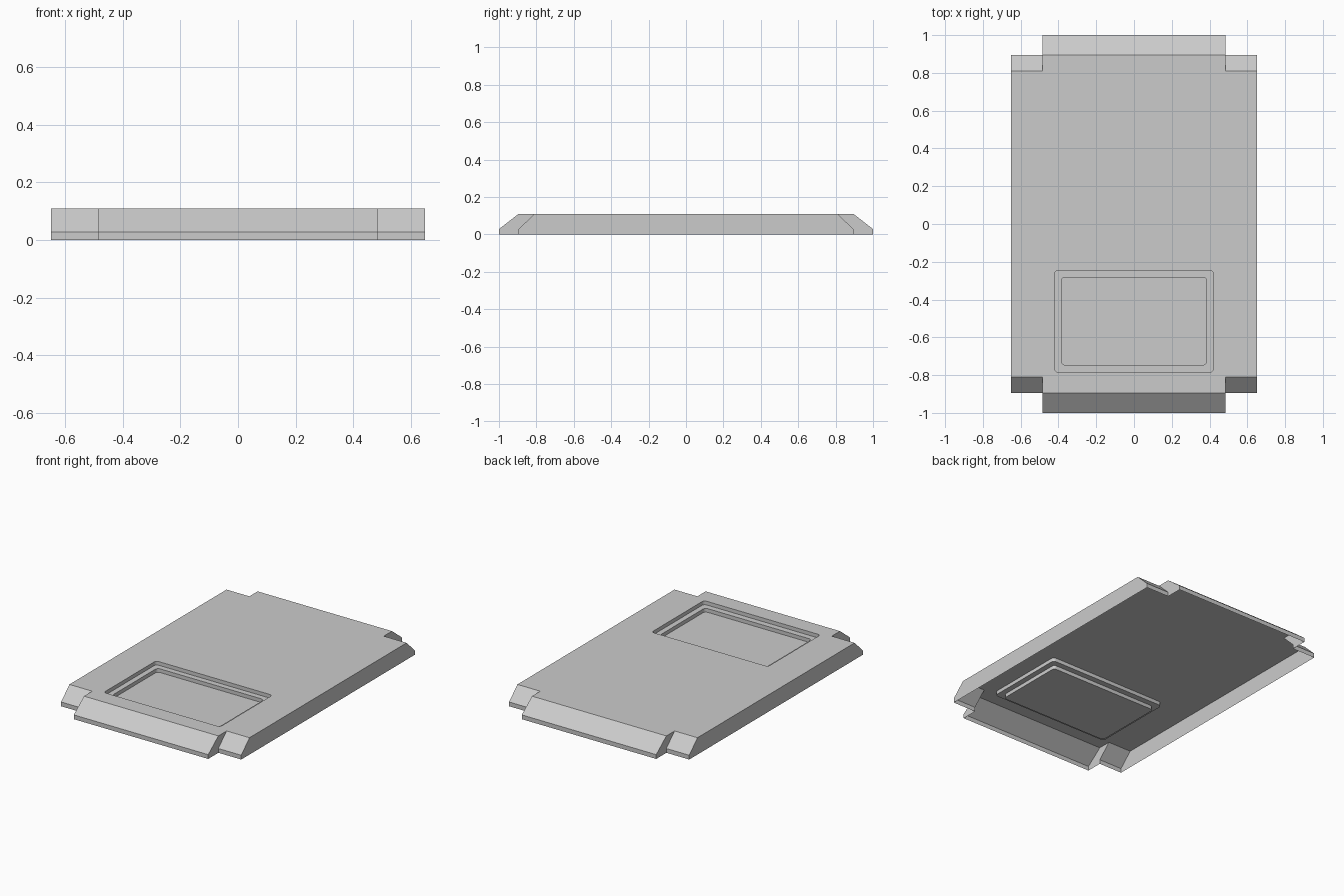
import bpy
import bmesh
import math

cube = bpy.data.objects.get("Cube")
if cube:
    bpy.data.objects.remove(cube, do_unlink=True)

HEIGHT, LIP, STEP = 0.11, 0.028, 0.024
HALF_WIDTH, TAB_WIDTH = 0.65, 0.485

grey = bpy.data.materials.new("plain_grey")
grey.use_nodes = True
colour = (0.6, 0.6, 0.6, 1)
grey.diffuse_color = colour
grey.node_tree.nodes["Principled BSDF"].inputs["Base Color"].default_value = colour

bm = bmesh.new()


def notched_ring(tab_y, side_y, z):
    """Counter-clockwise outline with a notch at each corner."""
    corner = [(HALF_WIDTH, side_y), (TAB_WIDTH, side_y), (TAB_WIDTH, tab_y)]
    back = corner + [(-x, y) for x, y in reversed(corner)]
    points = back + [(-x, -y) for x, y in back]
    return [bm.verts.new((x, y, z)) for x, y in points]


def rounded_ring(hx, hy, cy, radius, z, steps=5):
    """Counter-clockwise rounded rectangle."""
    ring = []
    for quarter, (sx, sy) in enumerate([(1, 1), (-1, 1), (-1, -1), (1, -1)]):
        for i in range(steps + 1):
            a = math.pi / 2 * (quarter + i / steps)
            ring.append(bm.verts.new((sx * (hx - radius) + radius * math.cos(a),
                                      cy + sy * (hy - radius) + radius * math.sin(a), z)))
    return ring


def skin(rings):
    for a, b in zip(rings, rings[1:]):
        for i in range(len(a)):
            j = (i + 1) % len(a)
            bm.faces.new((a[i], a[j], b[j], b[i]))


def ring_edges(ring):
    return [bm.edges.get((ring[i - 1], ring[i])) for i in range(len(ring))]


# Open-bottomed shell: upright lip, then sloped ends
shell = [notched_ring(1, 0.895, 0), notched_ring(1, 0.895, LIP),
         notched_ring(0.895, 0.81, HEIGHT)]
skin(shell)

# Two-step label recess
outer, inner = (0.42, 0.27, -0.515, 0.02), (0.385, 0.232, -0.514, 0.02)
recess = [rounded_ring(*outer, HEIGHT), rounded_ring(*outer, HEIGHT - STEP),
          rounded_ring(*inner, HEIGHT - STEP), rounded_ring(*inner, HEIGHT - 2 * STEP)]
skin(recess)
bm.faces.new(recess[-1])

# Top plate around the recess
fill = bmesh.ops.triangle_fill(bm, use_beauty=True, use_dissolve=False,
                               edges=ring_edges(shell[-1]) + ring_edges(recess[0]))
for face in fill["geom"]:
    if isinstance(face, bmesh.types.BMFace):
        face.normal_update()
        if face.normal.z < 0:
            face.normal_flip()

mesh = bpy.data.meshes.new("cartridge_shell")
bm.to_mesh(mesh)
bm.free()
mesh.materials.append(grey)
body = bpy.data.objects.new("cartridge_shell", mesh)
bpy.context.collection.objects.link(body)

# Soften only the small recess corners
bpy.ops.object.select_all(action='DESELECT')
body.select_set(True)
bpy.context.view_layer.objects.active = body
bpy.ops.object.shade_smooth_by_angle(angle=math.radians(25))
